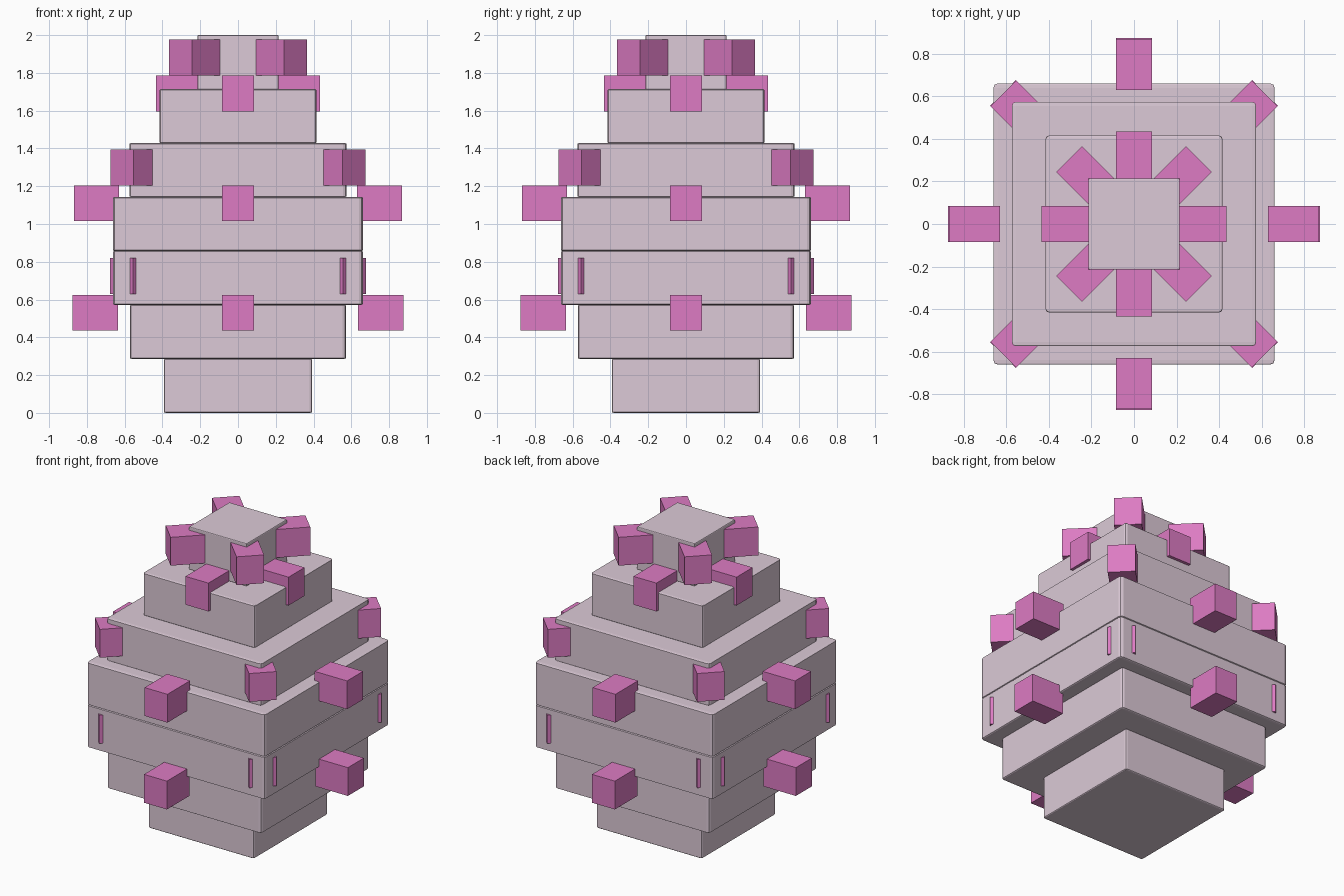
import bpy, bmesh, math
from mathutils import Matrix

if "Cube" in bpy.data.objects:
    bpy.data.objects.remove(bpy.data.objects["Cube"])

def material(name, rgb):
    m = bpy.data.materials.new(name)
    m.diffuse_color = (*rgb, 1)
    m.use_nodes = True
    m.node_tree.nodes["Principled BSDF"].inputs["Base Color"].default_value = m.diffuse_color
    return m

body = material("pale_mauve", (0.716, 0.591, 0.679))
pink = material("pink", (0.723, 0.198, 0.546))

def make_object(name, bm, mat):
    mesh = bpy.data.meshes.new(name)
    bm.to_mesh(mesh)
    bm.free()
    mesh.materials.append(mat)
    obj = bpy.data.objects.new(name, mesh)
    bpy.context.collection.objects.link(obj)
    return obj

# Stacked square tiers, each a softly bevelled block
STEP, HEIGHT = 0.2855, 0.287
HALF_WIDTHS = [0.392, 0.572, 0.661, 0.661, 0.574, 0.415, 0.215]

def tier(index, half):
    bm = bmesh.new()
    bmesh.ops.create_cube(bm, size=1)
    bmesh.ops.bevel(bm, geom=bm.edges[:], offset=0.016, segments=2,
                    profile=0.5, affect='EDGES')
    bmesh.ops.transform(bm, verts=bm.verts[:], matrix=(
        Matrix.Translation((0, 0, index * STEP + HEIGHT / 2))
        @ Matrix.Diagonal((2 * half, 2 * half, HEIGHT, 1))))
    make_object(f"tier_{index + 1}", bm, body)

for i, half in enumerate(HALF_WIDTHS):
    tier(i, half)

# Small studs in rings of four: outer radius, centre height, turn in degrees
STUD = (0.24, 0.17, 0.19)
RINGS = [
    (0.875, 0.530, 0),
    (0.872, 0.725, 45),
    (0.869, 1.110, 0),
    (0.868, 1.300, 45),
    (0.435, 1.690, 0),
    (0.431, 1.882, 45),
]

for r, (outer, z, turn) in enumerate(RINGS):
    for k in range(4):
        bm = bmesh.new()
        bmesh.ops.create_cube(bm, size=1, matrix=(
            Matrix.Rotation(math.radians(turn + 90 * k), 4, 'Z')
            @ Matrix.Translation((outer - STUD[0] / 2, 0, z))
            @ Matrix.Diagonal((*STUD, 1))))
        make_object(f"stud_ring_{r + 1}_{k + 1}", bm, pink)
